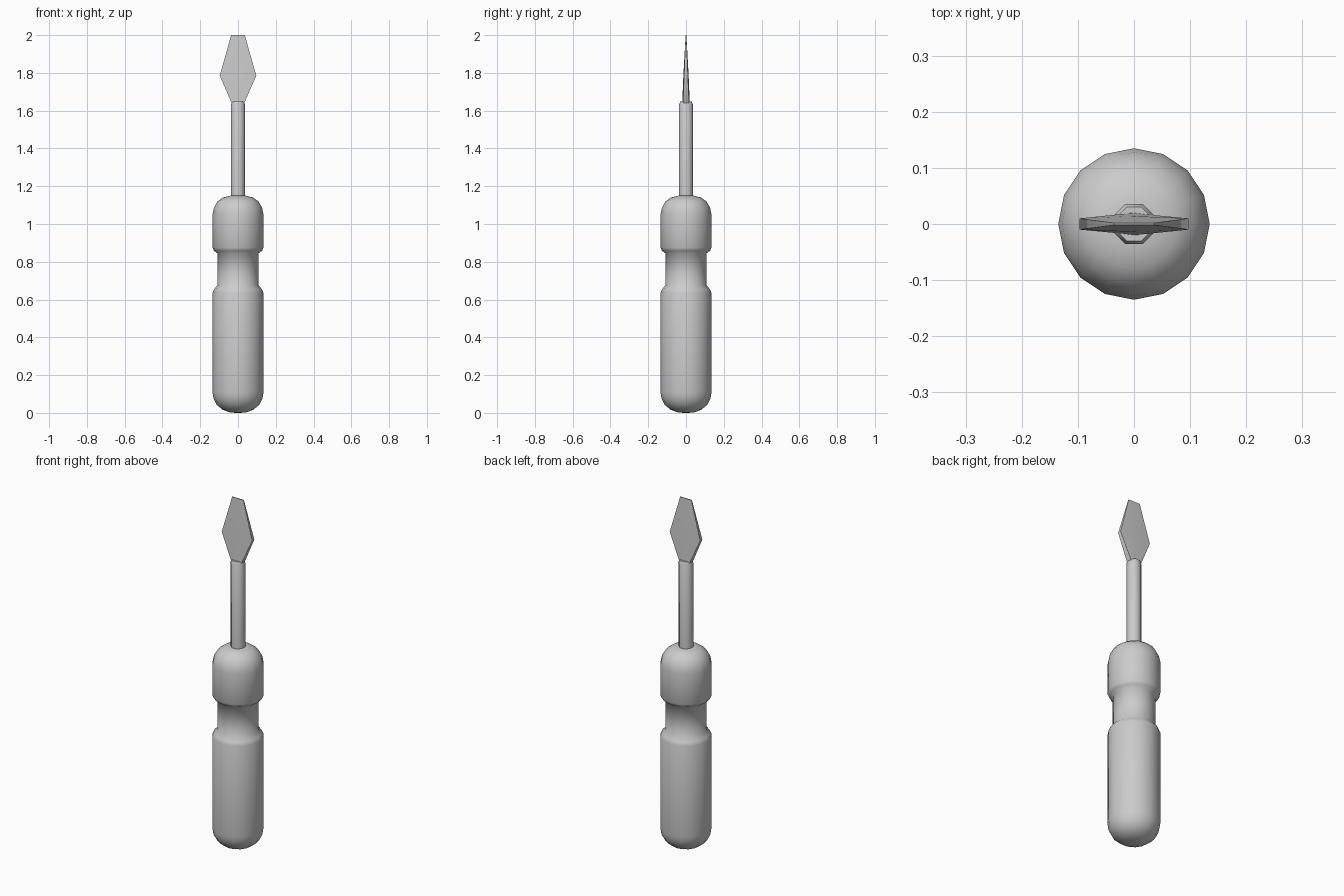
import bpy, bmesh, math

cube = bpy.data.objects.get("Cube")
if cube:
    bpy.data.objects.remove(cube, do_unlink=True)

grey = bpy.data.materials.new("plain_grey")
grey.use_nodes = True
colour = (0.6, 0.6, 0.6, 1)
grey.diffuse_color = colour
grey.node_tree.nodes["Principled BSDF"].inputs["Base Color"].default_value = colour


def loft(name, rings, smooth_angle):
    """Skin matching rings of points, cap both ends and smooth the result."""
    bm = bmesh.new()
    loops = [[bm.verts.new(p) for p in ring] for ring in rings]
    n = len(loops[0])
    for low, high in zip(loops, loops[1:]):
        for i in range(n):
            j = (i + 1) % n
            bm.faces.new((low[i], low[j], high[j], high[i]))
    bm.faces.new(loops[0][::-1])
    bm.faces.new(loops[-1])
    bmesh.ops.recalc_face_normals(bm, faces=bm.faces)
    mesh = bpy.data.meshes.new(name)
    bm.to_mesh(mesh)
    bm.free()
    mesh.materials.append(grey)
    obj = bpy.data.objects.new(name, mesh)
    bpy.context.collection.objects.link(obj)
    bpy.ops.object.select_all(action='DESELECT')
    obj.select_set(True)
    bpy.context.view_layer.objects.active = obj
    bpy.ops.object.shade_smooth_by_angle(angle=math.radians(smooth_angle))
    return obj


def circle(radius, z, sides, turn=0.0):
    angles = [2 * math.pi * (i + turn) / sides for i in range(sides)]
    return [(radius * math.cos(a), radius * math.sin(a), z) for a in angles]


# Handle: rounded ends with a recessed grip
handle_profile = [
    (0.045, 0.003), (0.08, 0.016), (0.112, 0.042), (0.13, 0.077), (0.135, 0.11),
    (0.135, 0.635), (0.127, 0.655), (0.109, 0.675),
    (0.109, 0.845), (0.127, 0.858), (0.135, 0.875),
    (0.135, 1.05), (0.128, 1.085), (0.108, 1.12), (0.08, 1.14), (0.042, 1.15),
]
handle = [circle(0.012, 0, 16)] + [circle(r, z, 16) for r, z in handle_profile]
loft("handle", handle, 60)

# Shaft: octagonal rod with a small chamfer at the top
shaft_profile = [(0.039, 1.13), (0.039, 1.635), (0.033, 1.648)]
loft("shaft", [circle(r, z, 8, 0.5) for r, z in shaft_profile], 50)


# Blade: flared flat tip that thins to an edge
def blade_section(width, edge, middle, z):
    return [(-width, -edge, z), (0, -middle, z), (width, -edge, z),
            (width, edge, z), (0, middle, z), (-width, edge, z)]


blade_sections = [(0.033, 0.016, 0.02, 1.64), (0.097, 0.010, 0.014, 1.785),
                  (0.036, 0.002, 0.002, 2.0)]
loft("blade", [blade_section(*s) for s in blade_sections], 40)
